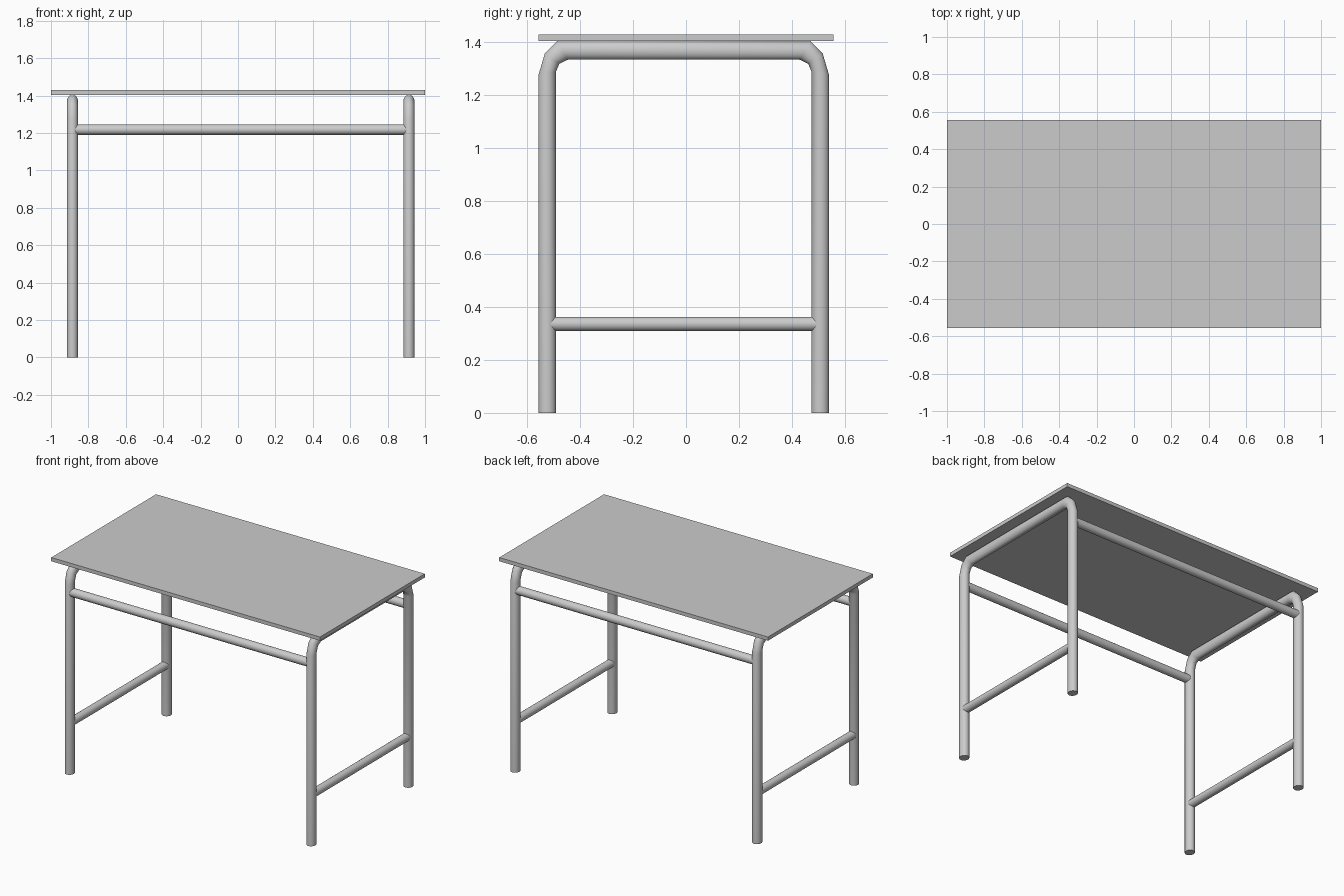
import bpy, bmesh, math
from mathutils import Vector

if "Cube" in bpy.data.objects:
    bpy.data.objects.remove(bpy.data.objects["Cube"])

SIDES = 24


def sweep(name, rings):
    """Tube through rings given as (centre, half-axis a, half-axis b)."""
    bm = bmesh.new()
    loops = []
    for c, a, b in rings:
        loop = []
        for i in range(SIDES):
            t = 2 * math.pi * i / SIDES
            loop.append(bm.verts.new(Vector(c) + Vector(a) * math.cos(t) + Vector(b) * math.sin(t)))
        loops.append(loop)
    for p, q in zip(loops, loops[1:]):
        for i in range(SIDES):
            j = (i + 1) % SIDES
            bm.faces.new((p[i], p[j], q[j], q[i]))
    bm.faces.new(loops[0])
    bm.faces.new(loops[-1])
    bmesh.ops.recalc_face_normals(bm, faces=bm.faces)
    me = bpy.data.meshes.new(name)
    bm.to_mesh(me)
    bm.free()
    ob = bpy.data.objects.new(name, me)
    bpy.context.collection.objects.link(ob)
    bpy.ops.object.select_all(action='DESELECT')
    ob.select_set(True)
    bpy.context.view_layer.objects.active = ob
    bpy.ops.object.shade_smooth_by_angle(angle=math.radians(50))
    return ob


# table top
bpy.ops.mesh.primitive_cube_add(size=1, location=(0, 0, 1.4165))
top = bpy.context.object
top.name = "table_top"
top.scale = (2, 1.114, 0.025)

LEG_X = {"left": -0.885, "right": 0.914}
LEG_Y = {"front": -0.524, "back": 0.507}
MID_Y = -0.0085
RX = 0.03

# outer and inner outline of the bent leg tube: (offset from middle, z)
OUTER = [(0.5485, 0), (0.5485, 1.277), (0.525, 1.357), (0.479, 1.404)]
INNER = [(0.4825, 0), (0.4825, 1.289), (0.470, 1.319), (0.438, 1.334)]

for side, x in LEG_X.items():
    # arched leg frame
    half = list(zip(OUTER, INNER))
    path = [(-1, s) for s in half] + [(1, s) for s in reversed(half)]
    rings = []
    for sign, (o, i) in path:
        po = Vector((x, MID_Y + sign * o[0], o[1]))
        pi = Vector((x, MID_Y + sign * i[0], i[1]))
        rings.append(((po + pi) / 2, (RX, 0, 0), (po - pi) / 2))
    sweep(side + "_leg_frame", rings)

    # low side stretcher
    r = 0.027
    sweep(side + "_stretcher", [((x, y, 0.336), (r, 0, 0), (0, 0, r)) for y in LEG_Y.values()])

# long rails below the top
for end, y in LEG_Y.items():
    r = 0.028
    sweep(end + "_rail", [((x, y, 1.218), (0, r, 0), (0, 0, r)) for x in LEG_X.values()])
